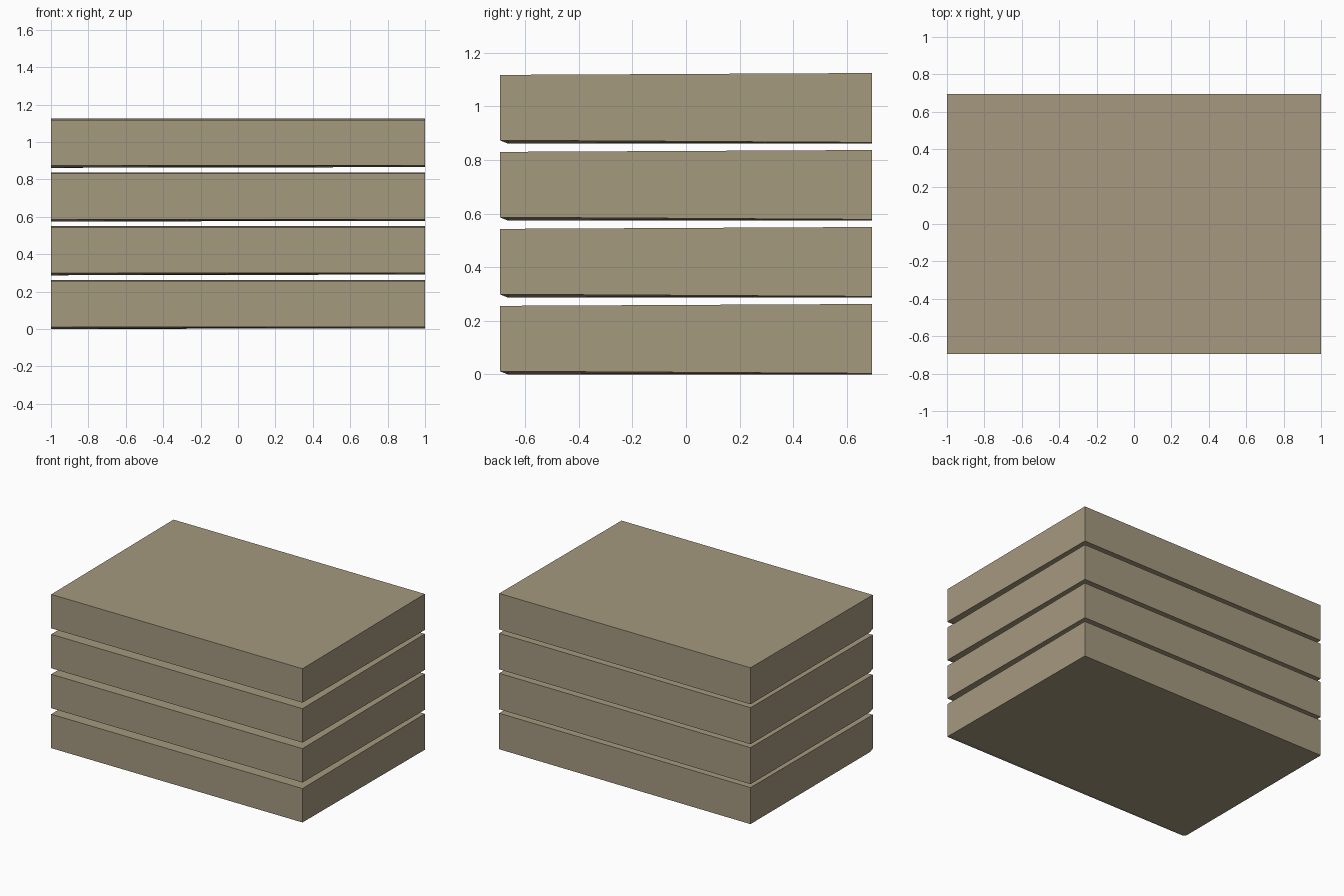
import bpy
import bmesh

if "Cube" in bpy.data.objects:
    bpy.data.objects.remove(bpy.data.objects["Cube"])

# One flat colour for all slabs
tan = bpy.data.materials.new("tan_board")
tan.diffuse_color = (0.376, 0.319, 0.212, 1.0)
tan.use_nodes = True
tan.node_tree.nodes["Principled BSDF"].inputs["Base Color"].default_value = tan.diffuse_color

# End profiles (y, z): nearly square, with a slightly trimmed front lower edge
LEFT = [(-0.695, 0.012), (-0.665, 0.0), (0.695, 0.0), (0.695, 0.263), (-0.695, 0.256)]
RIGHT = [(-0.695, 0.012), (-0.665, 0.0118), (0.695, 0.004), (0.695, 0.263), (-0.695, 0.256)]
PITCH = 0.2873


def slab(name, z):
    bm = bmesh.new()
    left = [bm.verts.new((-1.0, y, h)) for y, h in LEFT]
    right = [bm.verts.new((1.0, y, h)) for y, h in RIGHT]
    bm.faces.new(left)
    bm.faces.new(right)
    for i in range(len(left)):
        j = (i + 1) % len(left)
        bm.faces.new((left[i], left[j], right[j], right[i]))
    bmesh.ops.recalc_face_normals(bm, faces=bm.faces)
    mesh = bpy.data.meshes.new(name)
    bm.to_mesh(mesh)
    bm.free()
    mesh.materials.append(tan)
    obj = bpy.data.objects.new(name, mesh)
    obj.location.z = z
    bpy.context.collection.objects.link(obj)


# Stack of four slabs with narrow gaps
for n in range(4):
    slab(f"slab_{n + 1}", n * PITCH)
